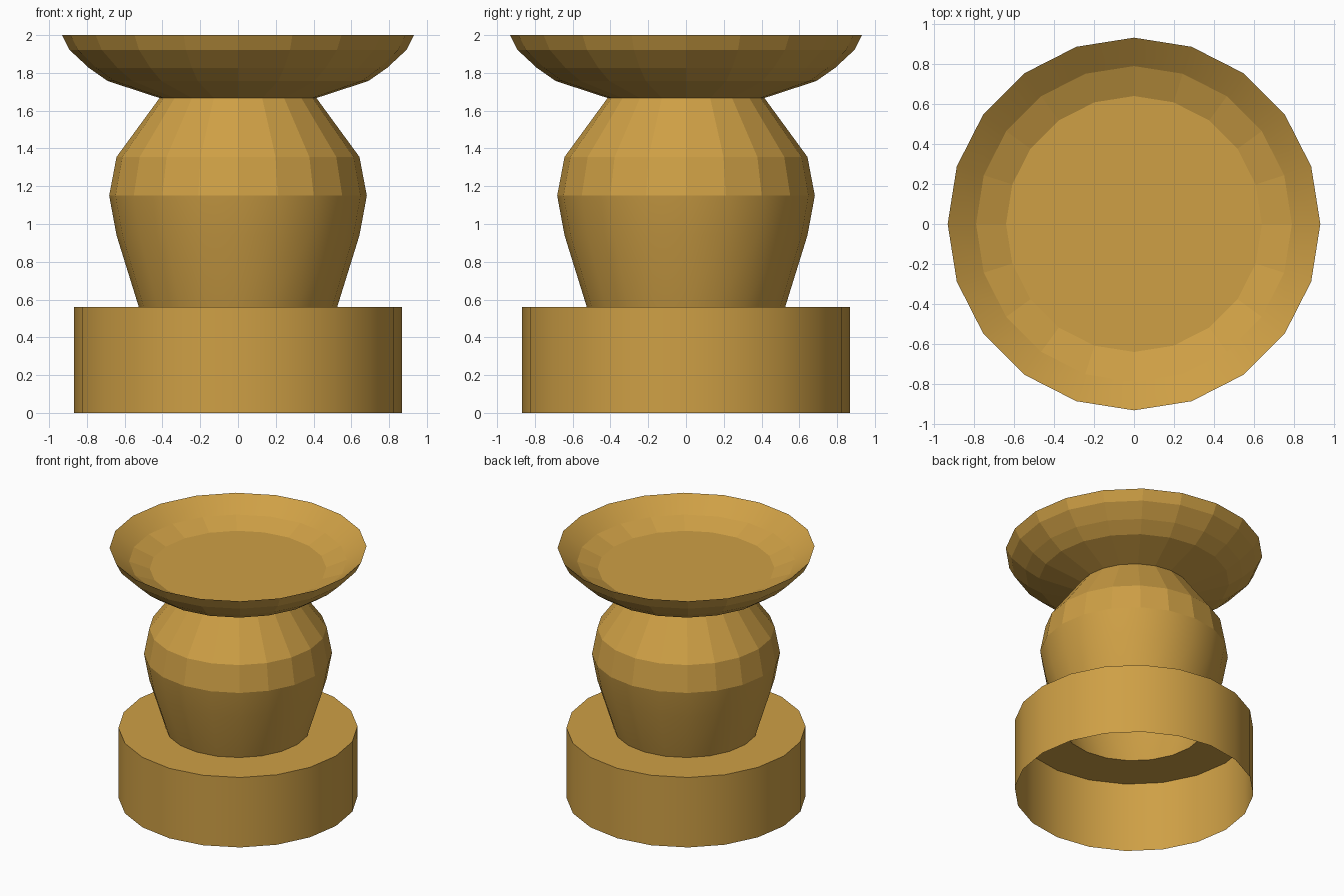
import bpy, bmesh
from math import cos, sin, tau

if "Cube" in bpy.data.objects:
    bpy.data.objects.remove(bpy.data.objects["Cube"])

SIDES = 20

mat = bpy.data.materials.new("brass")
mat.diffuse_color = (0.62, 0.35, 0.06, 1)
mat.use_nodes = True
mat.node_tree.nodes["Principled BSDF"].inputs["Base Color"].default_value = mat.diffuse_color


def lathe(name, profile, smooth_bands=(), cap_end=False):
    """Turn an (r, z) profile into a 20-sided shell; listed bands are smooth."""
    bm = bmesh.new()
    rings = [[bm.verts.new((r * cos(tau * i / SIDES), r * sin(tau * i / SIDES), z))
              for i in range(SIDES)] for r, z in profile]
    for band, (low, high) in enumerate(zip(rings, rings[1:])):
        for i in range(SIDES):
            j = (i + 1) % SIDES
            face = bm.faces.new((low[i], low[j], high[j], high[i]))
            face.smooth = band in smooth_bands
    if cap_end:
        bm.faces.new(rings[-1])
    # keep corners crisp between bands
    for edge in bm.edges:
        if len(edge.link_faces) == 2 and edge.calc_face_angle() > 0.52:
            edge.smooth = False
    mesh = bpy.data.meshes.new(name)
    bm.to_mesh(mesh)
    bm.free()
    mesh.materials.append(mat)
    obj = bpy.data.objects.new(name, mesh)
    bpy.context.collection.objects.link(obj)
    return obj


# Hollow drum foot with a ring-shaped top, open underneath
lathe("base", [(0.867, 0), (0.867, 0.56), (0.525, 0.56)], {0})

# Vase-shaped stem, smooth below and faceted above
lathe("stem", [(0.525, 0.56), (0.643, 0.94), (0.682, 1.15),
               (0.643, 1.355), (0.415, 1.667)], {0, 1})

# Flared dish: underside, thin rim, sloped inside and flat floor
lathe("dish", [(0.415, 1.667), (0.69, 1.757), (0.79, 1.827), (0.892, 1.922),
               (0.932, 2.0), (0.79, 1.892), (0.64, 1.832)], {4}, cap_end=True)
